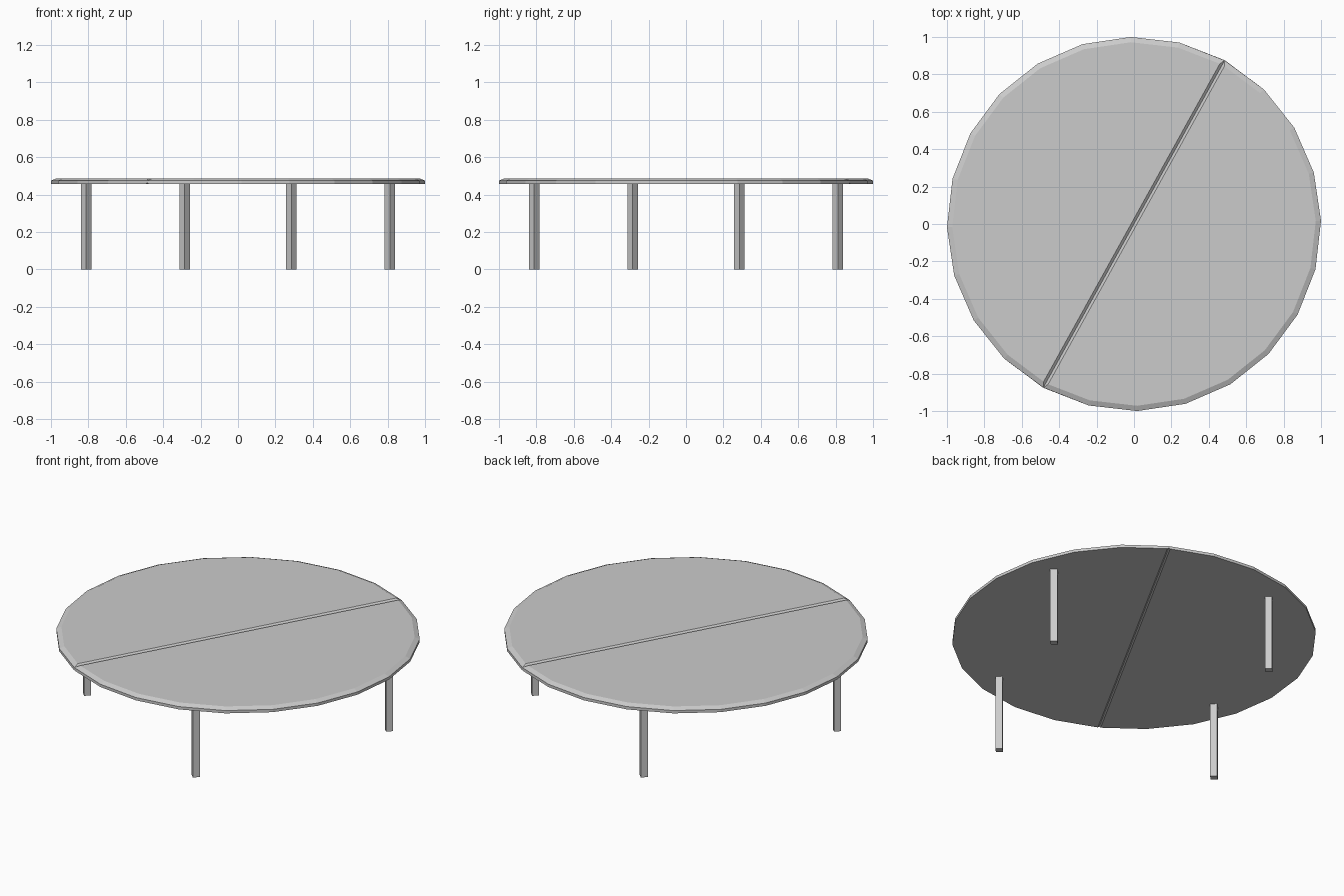
import bpy
import bmesh
from math import sin, cos, pi, radians
from mathutils import Matrix

if "Cube" in bpy.data.objects:
    bpy.data.objects.remove(bpy.data.objects["Cube"])

SEAM = radians(61)        # direction of the seam across the top
UNDER, TOP = 0.457, 0.486  # underside and upper face of the tabletop


def finish(bm, name):
    bmesh.ops.recalc_face_normals(bm, faces=bm.faces)
    mesh = bpy.data.meshes.new(name)
    bm.to_mesh(mesh)
    bm.free()
    obj = bpy.data.objects.new(name, mesh)
    bpy.context.collection.objects.link(obj)
    return obj


def half_top(name, angle):
    # Half disc of 12 sides, stacked rings: (radius, seam gap, height)
    bm = bmesh.new()
    rings = []
    for r, gap, z in ((1, 0.008, UNDER), (1, 0.0, UNDER + 0.006),
                      (1, 0.0, TOP - 0.012), (0.972, 0.014, TOP)):
        rings.append([bm.verts.new((r * cos(i * pi / 12),
                                    max(r * sin(i * pi / 12), gap), z))
                      for i in range(13)])
    for low, high in zip(rings, rings[1:]):
        for i in range(13):
            j = (i + 1) % 13
            bm.faces.new((low[i], low[j], high[j], high[i]))
    bm.faces.new(rings[0][::-1])
    bm.faces.new(rings[-1])
    bm.transform(Matrix.Rotation(angle, 4, 'Z'))
    return finish(bm, name)


def leg(name, x, y, side=0.039):
    # Square post turned by 45 degrees
    bm = bmesh.new()
    bmesh.ops.create_cube(bm, size=1, matrix=(
        Matrix.Translation((x, y, UNDER / 2))
        @ Matrix.Rotation(radians(45), 4, 'Z')
        @ Matrix.Diagonal((side, side, UNDER, 1))))
    return finish(bm, name)


# Tabletop in two halves, bevelled along the rim and the seam
half_top("tabletop_left_half", SEAM)
half_top("tabletop_right_half", SEAM + pi)

# Four legs, each a quarter turn from the last
x, y = 0.812, 0.285
for name in ("right_leg", "back_leg", "left_leg", "front_leg"):
    leg(name, x, y)
    x, y = -y, x
